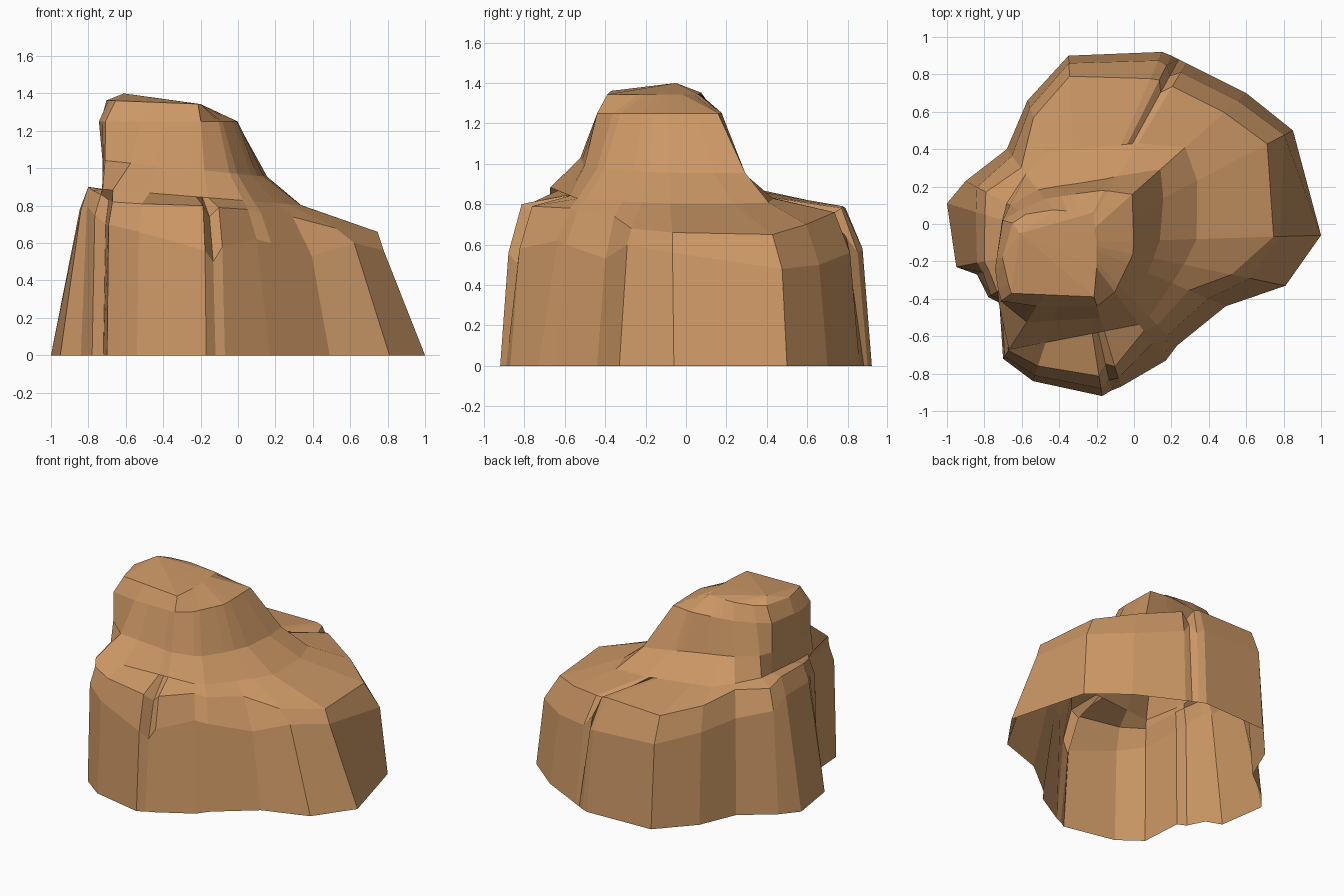
import bpy, bmesh
from mathutils import Vector

# rock colour
mat = bpy.data.materials.new("sandstone")
mat.diffuse_color = (0.60, 0.31, 0.13, 1)

AXIS = Vector((-0.30, -0.10))   # centre line of the upper mound

# Skirt columns: base x, y, then (reach, height) of wall top and shoulder
SKIRT = [
    (1.00, -0.06, .83, .56, .805, .66), (0.85, 0.50, .96, .48, .88, .65),
    (0.60, 0.70, .95, .50, .87, .70), (0.28, 0.86, .95, .56, .87, .76),
    (0.24, 0.88, .91, .64, .82, .74),                      # rear crack
    (0.20, 0.90, .95, .56, .87, .78),
    (0.15, 0.92, .955, .58, .86, .79), (-0.35, 0.90, .96, .60, .89, .78),
    (-0.57, 0.66, .95, .65, .88, .82), (-0.68, 0.40, .93, .68, .80, .85),
    (-0.90, 0.23, .90, .72, .82, .86), (-1.00, 0.11, .78, .78, .71, .90),
    (-0.95, -0.23, .83, .78, .77, .90), (-0.84, -0.27, .94, .80, .88, .88),
    (-0.78, -0.39, .97, .75, .90, .86),
    (-0.72, -0.42, .97, .70, .93, .83),                    # side notch
    (-0.70, -0.72, .98, .70, .93, .82), (-0.54, -0.84, .96, .66, .89, .81),
    (-0.17, -0.92, .95, .56, .87, .80),
    (-0.12, -0.89, .93, .50, .82, .74),                    # front crack
    (-0.07, -0.87, .94, .58, .86, .79),
    (0.17, -0.73, .85, .62, .75, .78), (0.23, -0.65, .90, .60, .80, .76),
    (0.49, -0.44, .88, .53, .75, .74), (0.81, -0.33, .83, .60, .74, .68),
]

# Mound contours: outline, height, slope of height along x
CONTOURS = [
    ([(.35, -.05), (.33, .40), (.1, .44), (-.5, .38), (-.68, .12), (-.73, -.3),
      (-.71, -.68), (.06, -.53), (.25, -.25)], .83, -.08),
    ([(.17, 0), (.14, .31), (-.2, .23), (-.5, .19), (-.7, .08), (-.73, -.3),
      (-.69, -.53), (-.12, -.50), (.03, -.38)], .97, -.1),
    ([(0, -.15), (-.01, .17), (-.2, .18), (-.5, .13), (-.7, .03), (-.75, -.28),
      (-.7, -.44), (-.14, -.44)], 1.25, 0),
    ([(-.2, -.1), (-.22, .06), (-.5, .08), (-.64, .03), (-.71, -.15),
      (-.66, -.37), (-.2, -.39)], 1.335, -.04),
]


def cross(a, b):
    return a.x * b.y - a.y * b.x


def hit(outline, d):
    """Point where the ray from AXIS along d leaves the outline."""
    best = 0
    for i, p in enumerate(outline):
        a = Vector(p) - AXIS
        e = Vector(outline[(i + 1) % len(outline)]) - AXIS - a
        den = cross(d, e)
        if abs(den) > 1e-9:
            t, u = cross(a, e) / den, cross(a, d) / den
            if t > 0 and -1e-6 <= u <= 1 + 1e-6:
                best = max(best, t)
    return AXIS + d * best


bm = bmesh.new()
rays = [Vector(c[:2]) - AXIS for c in SKIRT]

# skirt rings: ground, wall top, shoulder
rings = []
for k in (None, 2, 4):
    ring = []
    for c, d in zip(SKIRT, rays):
        p = AXIS + d * (1 if k is None else c[k])
        ring.append(bm.verts.new((p.x, p.y, 0 if k is None else c[k + 1])))
    rings.append(ring)

# mound rings
for outline, z, slope in CONTOURS:
    pts = [hit(outline, d) for d in rays]
    rings.append([bm.verts.new((p.x, p.y, z + slope * p.x)) for p in pts])

# bridge the rings and close the summit; the underside stays open
n = len(rays)
for low, high in zip(rings, rings[1:]):
    for i in range(n):
        j = (i + 1) % n
        bm.faces.new((low[i], low[j], high[j], high[i]))
peak = bm.verts.new((-.61, -.05, 1.40))
for i in range(n):
    bm.faces.new((rings[-1][i], rings[-1][(i + 1) % n], peak))

mesh = bpy.data.meshes.new("boulder")
bm.to_mesh(mesh)
bm.free()
mesh.materials.append(mat)
bpy.context.collection.objects.link(bpy.data.objects.new("boulder", mesh))
